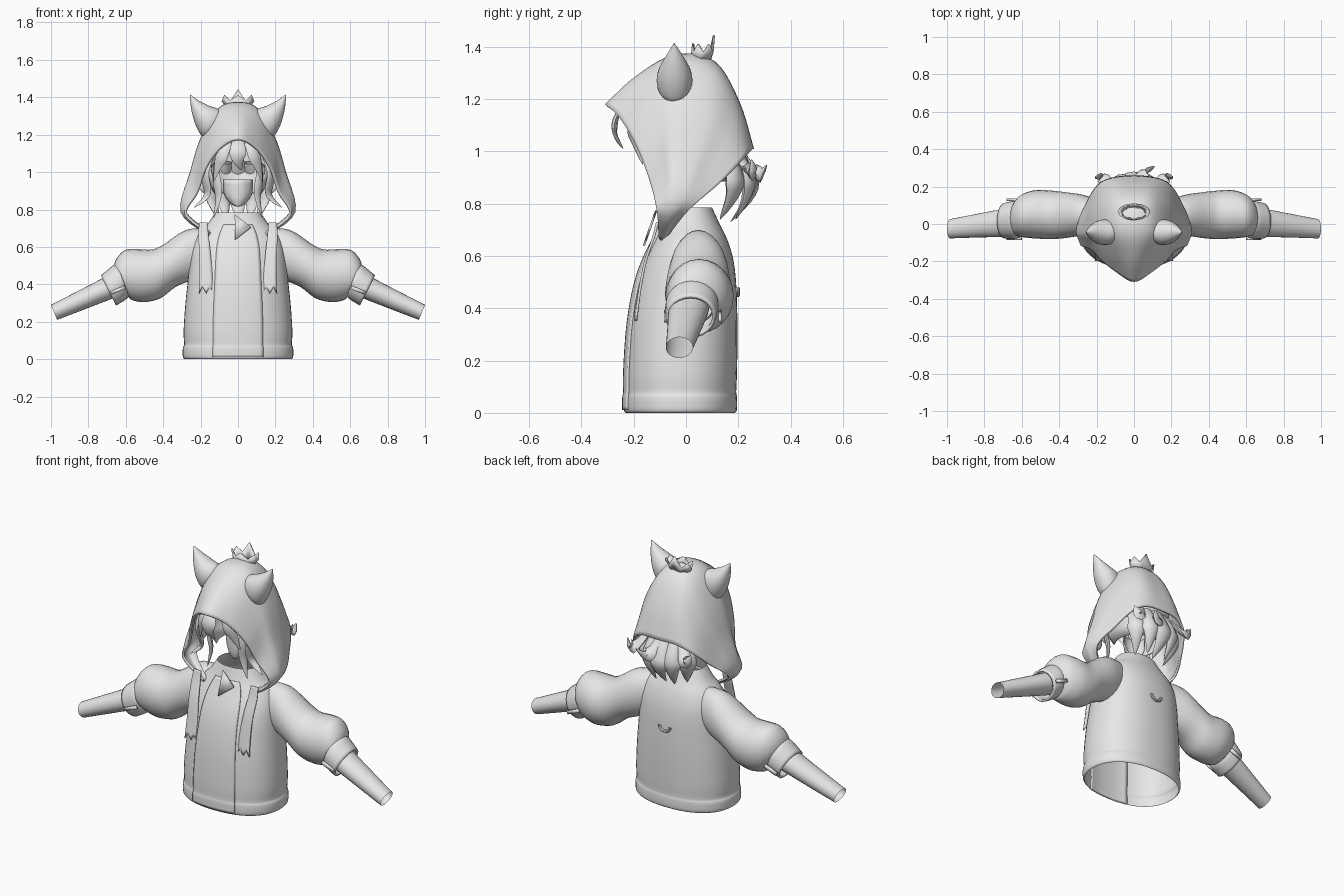
import bpy, bmesh, math
from mathutils import Vector as V

if "Cube" in bpy.data.objects:
    bpy.data.objects.remove(bpy.data.objects["Cube"])

grey = bpy.data.materials.new("soft_grey")
grey.diffuse_color = (0.8, 0.8, 0.8, 1)
grey.use_nodes = True
grey.node_tree.nodes["Principled BSDF"].inputs["Base Color"].default_value = grey.diffuse_color


def spline(pts, n, closed=False):
    """Catmull-Rom resampling with n steps per span."""
    if n == 1:
        return pts
    m, out = len(pts), []
    for i in range(m if closed else m - 1):
        def g(k):
            return pts[k % m] if closed else pts[max(0, min(m - 1, k))]
        a, b, c, d = g(i - 1), g(i), g(i + 1), g(i + 2)
        for s in range(n):
            t = s / n
            out.append(0.5 * (2 * b + (c - a) * t + (2 * a - 5 * b + 4 * c - d) * t * t
                              + (3 * b - a - 3 * c + d) * t ** 3))
    return out if closed else out + [pts[-1]]


def loft(name, rows, nu=1, nv=1, closed=True, mirror=False, thick=0):
    """Skin a surface over rows of points."""
    rows = [spline([V(p) for p in r], nv, closed) for r in rows]
    cols = [spline(list(c), nu) for c in zip(*rows)]
    w, h = len(cols), len(cols[0])
    bm = bmesh.new()
    vs = [[bm.verts.new(p) for p in c] for c in cols]
    for i in range(w if closed else w - 1):
        for j in range(h - 1):
            k = (i + 1) % w
            bm.faces.new((vs[i][j], vs[k][j], vs[k][j + 1], vs[i][j + 1]))
    bmesh.ops.recalc_face_normals(bm, faces=bm.faces)
    me = bpy.data.meshes.new(name)
    bm.to_mesh(me)
    bm.free()
    me.materials.append(grey)
    ob = bpy.data.objects.new(name, me)
    bpy.context.collection.objects.link(ob)
    if thick:
        mod = ob.modifiers.new("thickness", 'SOLIDIFY')
        mod.thickness, mod.offset = thick, -1
    if mirror:
        ob.modifiers.new("mirror", 'MIRROR')
    return ob


def ring(top, bot, y0, y1, n=24):
    """Ellipse whose upper and lower ends are (x, z) points, spanning y0..y1."""
    c = V(((top[0] + bot[0]) / 2, (y0 + y1) / 2, (top[1] + bot[1]) / 2))
    a = V((top[0], c.y, top[1])) - c
    b = V((0, (y1 - y0) / 2, 0))
    return [c + a * math.cos(t) + b * math.sin(t)
            for t in (2 * math.pi * i / n for i in range(n))]


def lock(name, pts, width, thick=0.02, mirror=False):
    """Flattened hair strand tapering to a tip."""
    path = spline([V(p) for p in pts], 5)
    rows, n = [], len(path)
    for i, p in enumerate(path):
        tan = (path[min(i + 1, n - 1)] - path[max(i - 1, 0)]).normalized()
        side = tan.cross(V((p.x, p.y - 0.02, 0.02))).normalized()
        out = side.cross(tan)
        f = i / (n - 1)
        s = (0.55 + 0.9 * f) if f < 0.5 else max(0.02, 2 * (1 - f) ** 0.9)
        s = min(s, 1)
        rows.append([p + side * width * s * math.cos(a) + out * thick * s * math.sin(a)
                     for a in (math.pi * k / 4 for k in range(8))])
    return loft(name, rows, mirror=mirror)


# Jacket body: (height, half width, front y, back y)
LEVELS = [(0, .285, -.23, .187), (.012, .295, -.238, .195), (.06, .295, -.238, .195),
          (.08, .288, -.235, .192), (.15, .291, -.235, .195), (.3, .281, -.226, .197),
          (.42, .268, -.21, .195), (.52, .258, -.187, .19), (.6, .245, -.157, .178),
          (.67, .212, -.122, .155), (.72, .165, -.1, .13), (.785, .12, -.08, .1)]


def body_point(level, a, grow=0):
    z, hw, yf, yb = level
    c, s = math.cos(a), math.sin(a)
    e = 0.88
    x = math.copysign(abs(c) ** e, c) * (hw + grow)
    y = math.copysign(abs(s) ** e, s) * ((yb - yf) / 2 + grow)
    return V((x, (yf + yb) / 2 + y, z))


loft("jacket_body", [[body_point(l, 2 * math.pi * i / 48) for i in range(48)]
                     for l in LEVELS], nu=3)

# Raised front placket
loft("front_placket", [[body_point(l, math.radians(270 + d), .006) for d in range(-24, 25, 4)]
                       for l in LEVELS[1:-1]], nu=3, closed=False, thick=0.008)

# Puffed sleeves, cuffs and forearms
loft("sleeve", [ring((.16, .70), (.17, .46), -.03, .12),
                ring((.28, .69), (.255, .42), -.058, .155),
                ring((.40, .612), (.335, .385), -.075, .17),
                ring((.46, .586), (.415, .325), -.08, .178),
                ring((.54, .588), (.50, .305), -.078, .182),
                ring((.605, .583), (.565, .315), -.072, .165),
                ring((.648, .54), (.59, .335), -.065, .14),
                ring((.665, .495), (.605, .345), -.055, .11)], nu=4, mirror=True)
loft("cuff", [ring((.645, .505), (.585, .345), -.07, .118),
              ring((.662, .505), (.592, .325), -.078, .124),
              ring((.70, .475), (.625, .302), -.08, .12),
              ring((.733, .448), (.652, .287), -.078, .112)], nu=2, mirror=True, thick=0.012)
loft("forearm", [ring((.66, .47), (.60, .35), -.06, .09),
                 ring((.72, .435), (.655, .33), -.068, .083),
                 ring((.86, .362), (.81, .27), -.072, .055),
                 ring((1.0, .29), (.967, .21), -.077, .026)], nu=3, mirror=True)
for name, y in (("front_cuff_tab", -.085), ("back_cuff_tab", .124)):
    loft(name, [[(.60, y, .375), (.675, y, .345)], [(.608, y, .393), (.682, y, .363)]],
         closed=False, mirror=True, thick=0.012)

# Hood: half arches from the face opening to the nape, each from crown to throat
ARCHES = [
    [(0, -.31, 1.18), (.10, -.255, 1.13), (.18, -.19, 1.02), (.225, -.14, .89),
     (.285, -.112, .775), (.16, -.105, .67)],
    [(0, -.19, 1.29), (.11, -.165, 1.235), (.19, -.13, 1.1), (.237, -.1, .95),
     (.297, -.085, .78), (.16, -.102, .665)],
    [(0, -.04, 1.372), (.11, -.04, 1.335), (.2, -.04, 1.18), (.255, -.05, 1.0),
     (.306, -.055, .785), (.157, -.095, .66)],
    [(0, .11, 1.345), (.1, .11, 1.308), (.19, .09, 1.17), (.255, .04, .99),
     (.304, -.03, .785), (.155, -.09, .66)],
    [(0, .205, 1.19), (.1, .2, 1.17), (.187, .16, 1.075), (.252, .085, .93),
     (.298, -.01, .785), (.152, -.085, .663)],
    [(0, .26, 1.01), (.11, .25, 1.005), (.19, .215, .965), (.25, .125, .875),
     (.285, .01, .775), (.15, -.075, .667)]]
loft("hood", [[(-x, y, z) for x, y, z in reversed(a[1:])] + a for a in ARCHES],
     nu=5, nv=5, closed=False, thick=0.014)

# Animal ears on the hood
loft("hood_ear", [ring((.07, 1.30), (.165, 1.185), -.10, .01),
                  ring((.105, 1.337), (.195, 1.195), -.112, .024),
                  ring((.15, 1.353), (.228, 1.255), -.106, .018),
                  ring((.205, 1.38), (.249, 1.33), -.08, -.008),
                  ring((.255, 1.414), (.258, 1.41), -.047, -.043)], nu=4, mirror=True)

# Little crown: zigzag rim flaring from a narrow base
rim, base = [], []
for i in range(12):
    a = math.pi / 2 + i * math.pi / 6
    tip = i % 2 == 0
    c, s = math.cos(a), math.sin(a)
    base.append((.055 * c, .055 + .03 * s, 1.345))
    rim.append((.08 * c, .067 + .036 * s, (1.445 if i == 0 else 1.412) if tip else 1.382))
loft("crown", [base, rim], thick=0.008)

# Hair shell inside the hood, open at the face
shell = []
for i in range(11):
    p = math.radians(2 + 13.5 * i)
    shell.append([(.185 * math.sin(p) * math.cos(a), .02 + .19 * math.sin(p) * math.sin(a),
                   1.06 + .24 * math.cos(p))
                  for a in (math.radians(-35 + 10 * k) for k in range(26))])
loft("hair_shell", shell, closed=False, thick=0.008)

# Hair at the nape and upturned flicks
lock("nape_lock_middle", [(0, .17, 1.06), (0, .24, .93), (0, .25, .84), (.01, .17, .73)], .06, .025)
lock("nape_lock_inner", [(.06, .16, 1.05), (.075, .23, .93), (.075, .235, .84),
                         (.06, .19, .74)], .05, .025, True)
lock("nape_lock_outer", [(.12, .12, 1.04), (.14, .18, .93), (.135, .18, .84),
                         (.10, .13, .74)], .05, .025, True)
lock("side_flick", [(.10, .17, 1.03), (.15, .23, .94), (.185, .255, .925),
                    (.205, .25, .97)], .04, .018, True)
lock("back_flick", [(.02, .19, 1.02), (.04, .255, .935), (.07, .285, .915),
                    (.11, .31, .95)], .04, .018)

# Fringe and face-framing locks
lock("fringe_middle", [(0, -.20, 1.19), (0, -.262, 1.14), (.0, -.272, 1.07), (.02, -.24, 1.01)], .045, .012)
lock("fringe_side", [(.05, -.18, 1.18), (.075, -.21, 1.11), (.105, -.195, 1.04),
                     (.13, -.165, .95)], .035, .012, True)
lock("cheek_lock", [(.13, -.13, 1.12), (.175, -.13, 1.0), (.165, -.1, .88),
                    (.235, -.11, .81)], .035, .014, True)
lock("long_lock", [(.11, -.11, 1.08), (.115, -.11, .98), (.105, -.1, .87),
                   (.13, -.1, .755)], .03, .014, True)

# Small chin panel and neck
loft("lower_face", [[(-.08, .0, .96), (-.04, -.04, .96), (0, -.05, .96), (.04, -.04, .96), (.08, .0, .96)],
                    [(-.075, .0, .88), (-.04, -.04, .87), (0, -.05, .86), (.04, -.04, .87), (.075, .0, .88)],
                    [(-.04, .0, .83), (-.02, -.03, .82), (0, -.04, .815), (.02, -.03, .82), (.04, .0, .83)]],
     nu=3, nv=2, closed=False, thick=0.006)

# Drawstring ribbons with notched ends: (centre x, y, z, half width)
ribbon = []
for x, y, z, hw in ((.185, -.115, .73, .022), (.185, -.13, .67, .027), (.178, -.16, .58, .03),
                    (.172, -.18, .48, .033), (.17, -.197, .37, .04)):
    ribbon.append([(x + hw * k / 2, y, z) for k in range(-2, 3)])
ribbon[-1] = [(x, y, z + (-.018, .018, -.018, .018, -.018)[i])
              for i, (x, y, z) in enumerate(ribbon[-1])]
loft("hood_ribbon", ribbon, nu=4, closed=False, mirror=True, thick=0.01)

# Triangular zip pull
loft("zip_pull", [[(-.018, -.118, .775), (-.015, -.165, .64)],
                  [(.07, -.142, .708), (.07, -.143, .705)]], closed=False, thick=0.008)

# Small loop on the back
loop = []
for i in range(13):
    a = math.pi * i / 12
    c = V((.034 * math.cos(a), .197, .48 - .03 * math.sin(a)))
    d = V((math.cos(a), 0, -math.sin(a)))
    loop.append([c + d * .008 * math.cos(t) + V((0, .009 * math.sin(t), 0))
                 for t in (math.pi * k / 4 for k in range(8))])
loft("back_loop", loop)

# Smooth shading with sharp edges kept
bpy.ops.object.select_all(action='SELECT')
bpy.context.view_layer.objects.active = bpy.data.objects["hood"]
bpy.ops.object.shade_smooth_by_angle(angle=math.radians(40))
